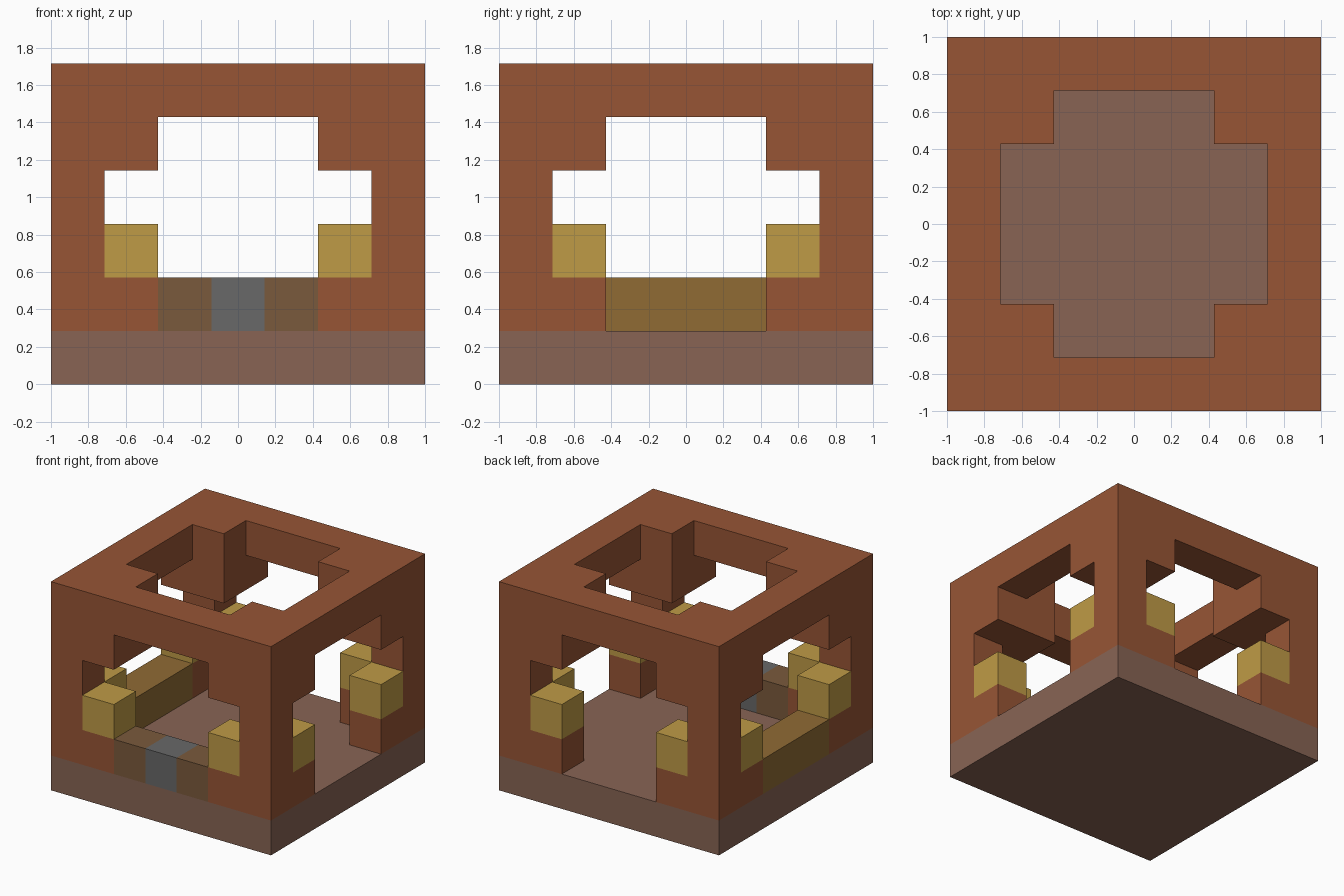
import bpy
import bmesh
import math
from mathutils import Vector

if "Cube" in bpy.data.objects:
    bpy.data.objects.remove(bpy.data.objects["Cube"], do_unlink=True)

UNIT = 2 / 7          # block size
SPAN = range(-3, 4)   # block columns across the model
LAYERS = range(6)     # block layers in height


def material(name, rgb):
    linear = [(c / 255 / 12.92) if c < 11 else ((c / 255 + 0.055) / 1.055) ** 2.4 for c in rgb]
    mat = bpy.data.materials.new(name)
    mat.use_nodes = True
    mat.diffuse_color = (*linear, 1)
    node = next(n for n in mat.node_tree.nodes if n.type == 'BSDF_PRINCIPLED')
    node.inputs["Base Color"].default_value = (*linear, 1)
    return mat


terracotta = material("terracotta", (151, 85, 53))
clay = material("dusty clay", (136, 100, 84))
yellow = material("straw yellow", (191, 155, 70))
ochre = material("dark ochre", (144, 107, 52))
umber = material("umber", (122, 90, 60))
grey = material("stone grey", (104, 104, 104))


# Rules saying which blocks belong to each part
def is_frame(x, y, z):
    near, far = sorted((abs(x), abs(y)))
    if z == 1:
        return far == 3 and near >= 2          # stepped pillar feet
    if z in (2, 3):
        return near == 3                       # slim pillars
    if z == 4:
        return near >= 2                       # stepped pillar heads
    return z == 5 and (far == 3 or near == 2)  # top ring


def is_lamp(x, y, z):
    return z == 2 and sorted((abs(x), abs(y))) == [2, 3]


def is_front_rail(x, y, z):
    return z == 1 and y == -3 and abs(x) == 1


def is_front_step(x, y, z):
    return z == 1 and y == -3 and x == 0


def is_side_rail(x, y, z):
    return z == 1 and x == -3 and abs(y) <= 1


parts = [
    ("floor_slab", clay, lambda x, y, z: z == 0),
    ("frame", terracotta, is_frame),
    ("corner_blocks", yellow, is_lamp),
    ("front_rail", umber, is_front_rail),
    ("front_step", grey, is_front_step),
    ("side_rail", ochre, is_side_rail),
]

cells = {name: {(x, y, z) for x in SPAN for y in SPAN for z in LAYERS if rule(x, y, z)}
         for name, _, rule in parts}
filled = set().union(*cells.values())


def build_blocks(name, mat, blocks):
    """Skin the blocks, keeping only faces that touch empty space."""
    bm = bmesh.new()
    for block in blocks:
        centre = Vector(block) + Vector((0, 0, 0.5))
        for axis in range(3):
            for sign in (-1, 1):
                normal = Vector((0, 0, 0))
                normal[axis] = sign
                if tuple(int(a + b) for a, b in zip(block, normal)) in filled:
                    continue
                u = Vector((0, 0, 0))
                u[(axis + 1) % 3] = 0.5
                v = normal.cross(u)
                mid = centre + normal / 2
                corners = (mid - u - v, mid + u - v, mid + u + v, mid - u + v)
                bm.faces.new([bm.verts.new(c * UNIT) for c in corners])
    bmesh.ops.remove_doubles(bm, verts=bm.verts, dist=0.001)
    bmesh.ops.dissolve_limit(bm, angle_limit=math.radians(1), verts=bm.verts, edges=bm.edges)
    mesh = bpy.data.meshes.new(name)
    bm.to_mesh(mesh)
    bm.free()
    mesh.materials.append(mat)
    bpy.context.collection.objects.link(bpy.data.objects.new(name, mesh))


for name, mat, _ in parts:
    build_blocks(name, mat, cells[name])
